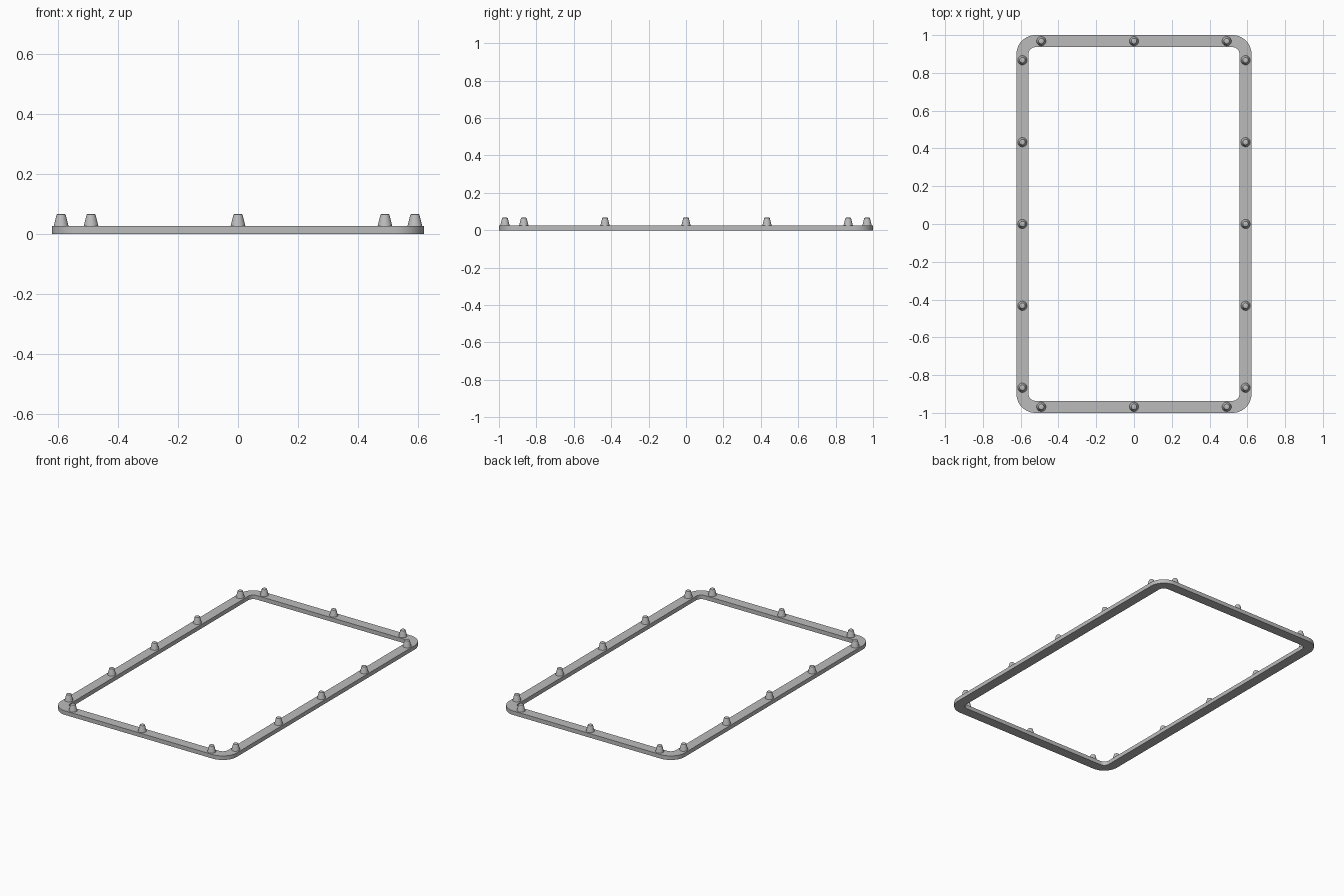
import bpy, bmesh, math

if "Cube" in bpy.data.objects:
    bpy.data.objects.remove(bpy.data.objects["Cube"])

grey = bpy.data.materials.new("grey")
grey.diffuse_color = (0.5, 0.5, 0.5, 1)
grey.use_nodes = True
grey.node_tree.nodes["Principled BSDF"].inputs["Base Color"].default_value = grey.diffuse_color

HX, HY = 0.622, 1.0      # outer half sizes
WIDTH, THICK = 0.064, 0.026
RADIUS = 0.1             # outer corner radius


def finish(name, bm):
    bmesh.ops.recalc_face_normals(bm, faces=bm.faces)
    me = bpy.data.meshes.new(name)
    bm.to_mesh(me)
    bm.free()
    me.materials.append(grey)
    ob = bpy.data.objects.new(name, me)
    bpy.context.collection.objects.link(ob)
    bpy.ops.object.select_all(action='DESELECT')
    ob.select_set(True)
    bpy.context.view_layer.objects.active = ob
    bpy.ops.object.shade_smooth_by_angle(angle=math.radians(35))
    return ob


def rounded_loop(bm, inset, z, steps=12):
    r = RADIUS - inset
    cx, cy = HX - RADIUS, HY - RADIUS
    verts = []
    for q, (sx, sy) in enumerate([(1, 1), (-1, 1), (-1, -1), (1, -1)]):
        for i in range(steps + 1):
            a = math.pi / 2 * (q + i / steps)
            verts.append(bm.verts.new((sx * cx + r * math.cos(a), sy * cy + r * math.sin(a), z)))
    return verts


# Rounded rectangular frame with a square section
bm = bmesh.new()
loops = [rounded_loop(bm, i, z) for i, z in
         [(0, 0), (0, THICK), (WIDTH, THICK), (WIDTH, 0)]]
for k in range(4):
    a, b = loops[k], loops[(k + 1) % 4]
    n = len(a)
    for i in range(n):
        j = (i + 1) % n
        bm.faces.new((a[i], a[j], b[j], b[i]))
finish("frame", bm)

# Tapered pegs with a softly rounded tip
PROFILE = [(0.025, THICK - 0.001), (0.0155, 0.063), (0.0145, 0.0655), (0.012, 0.067)]


def peg(x, y, sides=24):
    bm = bmesh.new()
    rings = [[bm.verts.new((x + r * math.cos(2 * math.pi * i / sides),
                            y + r * math.sin(2 * math.pi * i / sides), z))
              for i in range(sides)] for r, z in PROFILE]
    for a, b in zip(rings, rings[1:]):
        for i in range(sides):
            j = (i + 1) % sides
            bm.faces.new((a[i], a[j], b[j], b[i]))
    bm.faces.new(rings[-1])
    bm.faces.new(rings[0][::-1])
    finish("peg", bm)


for s in (-1, 1):
    for y in (-0.867, -0.433, 0, 0.433, 0.867):
        peg(s * 0.591, y)
    for x in (-0.491, 0, 0.491):
        peg(x, s * 0.968)
